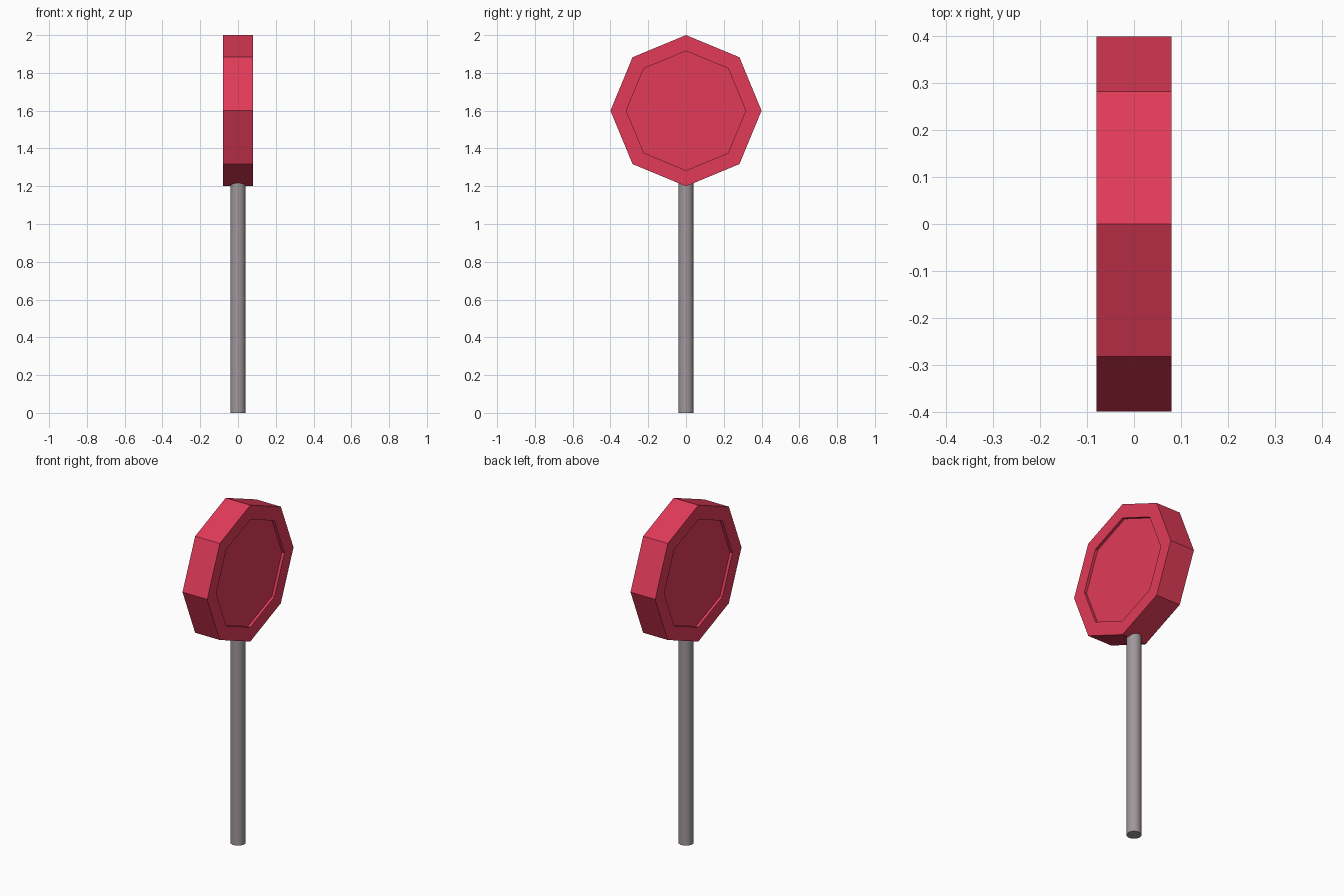
import bpy, bmesh, math
from mathutils import Matrix

if "Cube" in bpy.data.objects:
    bpy.data.objects.remove(bpy.data.objects["Cube"])


def material(name, rgb):
    m = bpy.data.materials.new(name)
    m.diffuse_color = (*rgb, 1)
    m.use_nodes = True
    m.node_tree.nodes["Principled BSDF"].inputs["Base Color"].default_value = m.diffuse_color
    return m


def make_object(name, bm, mat):
    bmesh.ops.recalc_face_normals(bm, faces=bm.faces[:])
    mesh = bpy.data.meshes.new(name)
    bm.to_mesh(mesh)
    bm.free()
    mesh.materials.append(mat)
    ob = bpy.data.objects.new(name, mesh)
    bpy.context.collection.objects.link(ob)
    return ob


red = material("crimson red", (0.75, 0.043, 0.098))
grey = material("warm grey", (0.35, 0.31, 0.33))

# Octagonal sign head: rings swept from one recessed panel to the other
SIDES, OUTER, INNER, HALF, RECESS, CENTRE_Z = 8, 0.40, 0.316, 0.08, 0.016, 1.6
profile = [(-HALF + RECESS, INNER), (-HALF, INNER), (-HALF, OUTER),
           (HALF, OUTER), (HALF, INNER), (HALF - RECESS, INNER)]
bm = bmesh.new()
rings = []
for x, r in profile:
    angles = [math.tau * i / SIDES for i in range(SIDES)]
    rings.append([bm.verts.new((x, r * math.cos(a), CENTRE_Z + r * math.sin(a)))
                  for a in angles])
for a, b in zip(rings, rings[1:]):
    for i in range(SIDES):
        j = (i + 1) % SIDES
        bm.faces.new((a[i], a[j], b[j], b[i]))
bm.faces.new(rings[0])
bm.faces.new(rings[-1])
make_object("sign_head", bm, red)

# Round pole, its top buried in the head
POLE_TOP = 1.3
bm = bmesh.new()
bmesh.ops.create_cone(bm, cap_ends=True, segments=24, radius1=0.04, radius2=0.04,
                      depth=POLE_TOP, matrix=Matrix.Translation((0, 0, POLE_TOP / 2)))
pole = make_object("pole", bm, grey)
bpy.context.view_layer.objects.active = pole
pole.select_set(True)
bpy.ops.object.shade_smooth_by_angle(angle=math.radians(40))
